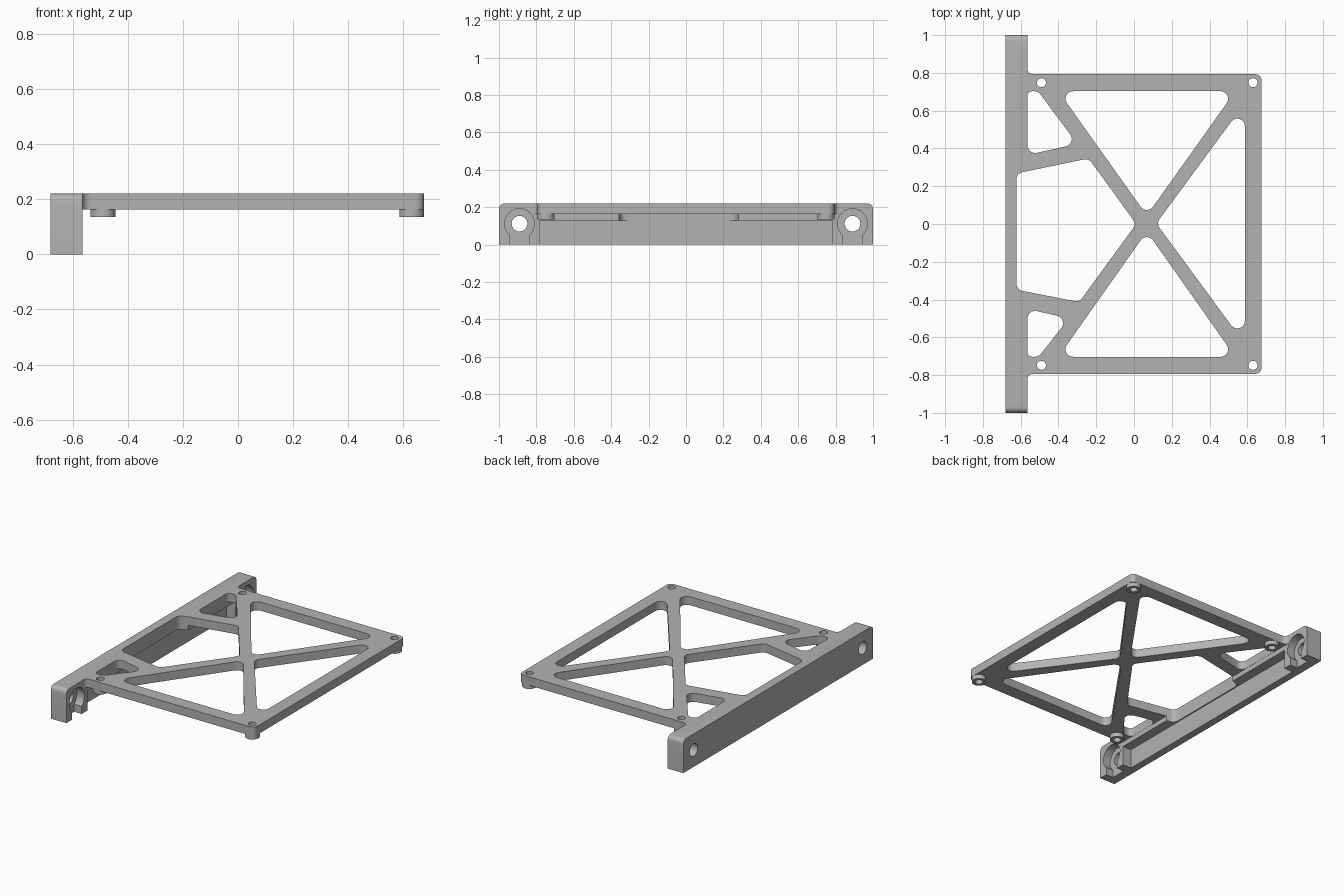
import bpy, bmesh, math
from mathutils import Vector

if "Cube" in bpy.data.objects:
    bpy.data.objects.remove(bpy.data.objects["Cube"])

grey = bpy.data.materials.new("satin grey")
grey.use_nodes = True
COLOUR = (0.45, 0.45, 0.45, 1)
grey.diffuse_color = COLOUR
grey.node_tree.nodes["Principled BSDF"].inputs["Base Color"].default_value = COLOUR


def rounded(points, radius, steps=6):
    """Replace every corner of a 2D polygon with a tangent arc."""
    result = []
    for i, p in enumerate(points):
        p = Vector(p)
        a = Vector(points[i - 1]) - p
        b = Vector(points[(i + 1) % len(points)]) - p
        half = a.angle(b) / 2
        r = min(radius, 0.45 * min(a.length, b.length) * math.tan(half))
        centre = p + (a.normalized() + b.normalized()).normalized() * r / math.sin(half)
        start = p + a.normalized() * r / math.tan(half) - centre
        end = p + b.normalized() * r / math.tan(half) - centre
        sweep = start.angle_signed(end)
        for k in range(steps + 1):
            t = -sweep * k / steps
            c, s = math.cos(t), math.sin(t)
            result.append(centre + Vector((c * start.x - s * start.y, s * start.x + c * start.y)))
    return result


def prism(name, points, low, high, axis="z"):
    """Extrude a polygon along z (points are x, y) or x (points are y, z)."""
    place = (lambda p, h: (p[0], p[1], h)) if axis == "z" else (lambda p, h: (h, p[0], p[1]))
    bm = bmesh.new()
    base = bm.faces.new([bm.verts.new(place(p, low)) for p in points])
    top = bmesh.ops.extrude_face_region(bm, geom=[base])["geom"]
    shift = Vector(place((0, 0), high - low))
    bmesh.ops.translate(bm, vec=shift, verts=[v for v in top if isinstance(v, bmesh.types.BMVert)])
    bmesh.ops.recalc_face_normals(bm, faces=bm.faces)
    mesh = bpy.data.meshes.new(name)
    bm.to_mesh(mesh)
    bm.free()
    mesh.materials.append(grey)
    obj = bpy.data.objects.new(name, mesh)
    bpy.context.collection.objects.link(obj)
    return obj


def rect(a0, a1, b0, b1):
    return [(a0, b0), (a1, b0), (a1, b1), (a0, b1)]


def circle(a, b, r, n=32):
    return [(a + r * math.cos(math.tau * k / n), b + r * math.sin(math.tau * k / n)) for k in range(n)]


def combine(target, tool, operation):
    """Apply a boolean and discard the tool."""
    mod = target.modifiers.new(operation, "BOOLEAN")
    mod.operation, mod.solver, mod.object = operation, "EXACT", tool
    bpy.context.view_layer.objects.active = target
    bpy.ops.object.modifier_apply(modifier=mod.name)
    bpy.data.objects.remove(tool)


# Mounting rail with rounded upper ends
ends = rounded([(-1, 0), (1, 0), (1, 0.22), (-1, 0.22)], 0.03)
ends = [(-1, 0), (1, 0)] + ends[14:]
frame = prism("mounting_frame", ends, -0.68, -0.565, "x")

# Flat plate, with small fillets where it joins the rail
plate = prism("plate", rounded(
    [(-0.6, -0.9), (-0.565, -0.9), (-0.565, -0.793), (0.675, -0.793),
     (0.675, 0.793), (-0.565, 0.793), (-0.565, 0.9), (-0.6, 0.9)], 0.03), 0.163, 0.22)
combine(frame, plate, "UNION")

# Screw bosses under the corners
screws = [(x, y) for x in (-0.49, 0.63) for y in (-0.748, 0.748)]
for x, y in screws:
    combine(frame, prism("boss", circle(x, y, 0.045), 0.135, 0.19), "UNION")

# Openings that leave the diagonal braces
openings = [
    [(-0.4, 0.703), (0.536, 0.703), (0.068, 0.045)],
    [(-0.4, -0.703), (0.536, -0.703), (0.068, -0.04)],
    [(0.587, 0.64), (0.587, -0.635), (0.118, 0.003)],
    [(-0.622, 0.268), (-0.24, 0.347), (0.012, 0), (-0.29, -0.413), (-0.622, -0.348)],
    [(-0.564, 0.703), (-0.508, 0.703), (-0.3, 0.424), (-0.564, 0.366)],
    [(-0.564, -0.45), (-0.345, -0.5), (-0.505, -0.703), (-0.564, -0.703)],
]
for outline in openings:
    combine(frame, prism("opening", rounded(outline, 0.04), -0.1, 0.3), "DIFFERENCE")

# Recess along the inner underside of the rail
combine(frame, prism("recess", rect(-0.63, -0.5, -0.78, 0.78), -0.1, 0.13), "DIFFERENCE")

# Keyhole pockets and bolt holes at the rail ends
for side in (-1, 1):
    y = side * 0.89
    arc = [math.radians(-50 + 280 * k / 24) for k in range(25)]
    keyhole = [(y + 0.08 * math.cos(t), 0.112 + 0.08 * math.sin(t)) for t in arc]
    keyhole += [(y - 0.051, -0.05), (y + 0.051, -0.05)]
    combine(frame, prism("pocket", keyhole, -0.62, -0.5, "x"), "DIFFERENCE")
    combine(frame, prism("bolt_hole", circle(y, 0.112, 0.042), -0.8, -0.5, "x"), "DIFFERENCE")

# Screw holes through plate and bosses
for x, y in screws:
    combine(frame, prism("screw_hole", circle(x, y, 0.024, 24), 0.05, 0.3), "DIFFERENCE")

bpy.ops.object.select_all(action="DESELECT")
frame.select_set(True)
bpy.context.view_layer.objects.active = frame
bpy.ops.object.shade_smooth_by_angle(angle=math.radians(35))
